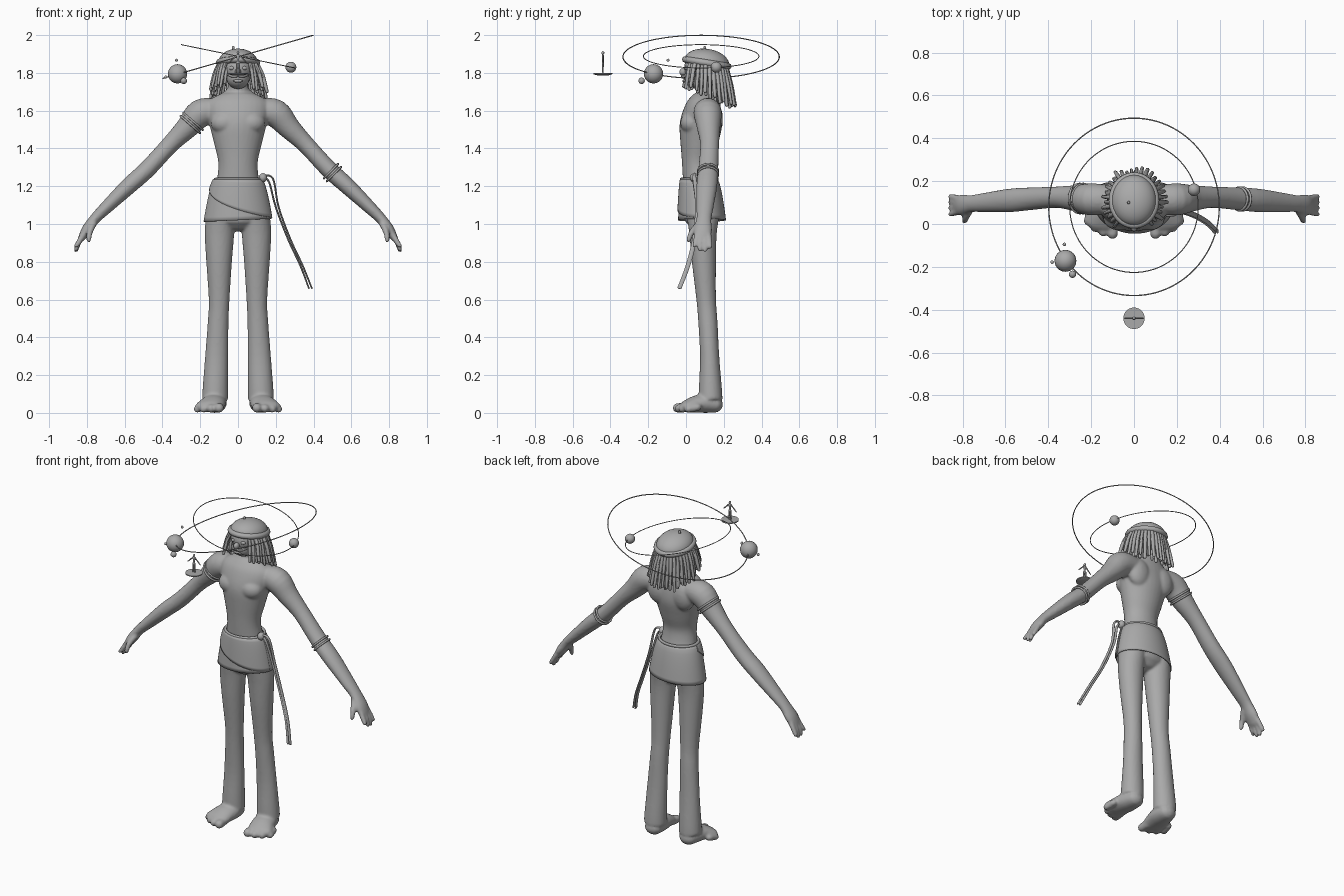
import bpy, bmesh, math, random
from mathutils import Vector, Matrix

random.seed(4)
cube = bpy.data.objects.get("Cube")
if cube:
    bpy.data.objects.remove(cube, do_unlink=True)

GREY = (0.4, 0.4, 0.4, 1)
clay = bpy.data.materials.new("clay_grey")
clay.use_nodes = True
clay.diffuse_color = GREY
clay.node_tree.nodes["Principled BSDF"].inputs["Base Color"].default_value = GREY


def finish(bm, name):
    bmesh.ops.recalc_face_normals(bm, faces=bm.faces[:])
    mesh = bpy.data.meshes.new(name)
    bm.to_mesh(mesh)
    bm.free()
    ob = bpy.data.objects.new(name, mesh)
    bpy.context.collection.objects.link(ob)
    mesh.materials.append(clay)
    bpy.ops.object.select_all(action='DESELECT')
    ob.select_set(True)
    bpy.context.view_layer.objects.active = ob
    bpy.ops.object.shade_smooth_by_angle(angle=math.radians(45))
    return ob


def spline(rows, steps):
    """Catmull-Rom through the rows, radii included."""
    out = []
    last = len(rows) - 1
    for i in range(last):
        p0, p1, p2, p3 = (rows[min(max(k, 0), last)] for k in range(i - 1, i + 3))
        for s in range(steps):
            t = s / steps
            out.append([0.5 * (2 * b + (c - a) * t + (2 * a - 5 * b + 4 * c - d) * t * t
                               + (3 * b - a - 3 * c + d) * t ** 3)
                        for a, b, c, d in zip(p0, p1, p2, p3)])
    return out + [list(rows[-1])]


def tube(bm, rows, side=1, n=16, steps=4, rounded=True):
    """Loft of ellipses; rows are x, y, z, radius across, radius up."""
    pts = spline(rows, steps)
    pos = [Vector((p[0] * side, p[1], p[2])) for p in pts]
    whole = (pos[-1] - pos[0]).normalized()
    ref = Vector((1, 0, 0)) if abs(whole.y) > 0.8 else Vector((0, 1, 0))
    rings = []
    for i, p in enumerate(pos):
        t = (pos[min(i + 1, len(pos) - 1)] - pos[max(i - 1, 0)]).normalized()
        rings.append((p, t, pts[i][3], pts[i][4]))
    if rounded:
        def cap(ring, sign):
            p, t, a, b = ring
            r = min(a, b)
            return [(p + t * sign * r * math.sin(q), t, a * math.cos(q), b * math.cos(q))
                    for q in (0.5, 1.0, 1.45)]
        rings = cap(rings[0], -1)[::-1] + rings + cap(rings[-1], 1)
    loops = []
    for p, t, a, b in rings:
        u = (ref - t * ref.dot(t)).normalized()
        v = t.cross(u)
        loops.append([bm.verts.new(p + u * a * math.cos(k * math.tau / n)
                                   + v * b * math.sin(k * math.tau / n)) for k in range(n)])
    for lo, hi in zip(loops, loops[1:]):
        for k in range(n):
            bm.faces.new((lo[k], lo[(k + 1) % n], hi[(k + 1) % n], hi[k]))
    bm.faces.new(loops[0])
    bm.faces.new(loops[-1])


def ball(bm, pos, radii, n=24):
    mat = Matrix.Translation(pos) @ Matrix.Diagonal((*radii, 1))
    bmesh.ops.create_uvsphere(bm, u_segments=n, v_segments=n // 2, radius=1, matrix=mat)


def ball_object(name, pos, r):
    bm = bmesh.new()
    ball(bm, pos, (r, r, r))
    finish(bm, name)


def ring(name, pos, major, minor, rot=(0, 0, 0), scale=(1, 1, 1), segs=48):
    bpy.ops.mesh.primitive_torus_add(location=pos, rotation=rot, major_radius=major,
                                     minor_radius=minor, major_segments=segs, minor_segments=8)
    ob = bpy.context.object
    ob.name = name
    ob.scale = scale
    ob.data.materials.append(clay)
    bpy.ops.object.shade_smooth()


# Body: torso, arms, hands, legs and feet fused into one skin
bm = bmesh.new()
tube(bm, [(0, .085, 1.06, .1, .145), (0, .08, 1.15, .092, .13), (0, .065, 1.25, .082, .109),
          (0, .06, 1.33, .082, .105), (0, .068, 1.42, .098, .125), (0, .078, 1.52, .112, .15),
          (0, .09, 1.6, .1, .17), (0, .105, 1.65, .082, .155), (0, .115, 1.69, .06, .09),
          (0, .11, 1.72, .05, .055), (0, .1, 1.78, .048, .05)], n=32)
for s in (1, -1):
    ball(bm, (s * .07, .03, 1.535), (.075, .06, .06))      # chest
    ball(bm, (s * .085, .145, 1.56), (.075, .05, .09))     # shoulder blade
    tube(bm, [(.12, .115, 1.6, .068, .065), (.2, .115, 1.585, .075, .075),
              (.27, .12, 1.51, .062, .06), (.36, .125, 1.42, .05, .047),
              (.48, .118, 1.29, .053, .046), (.58, .11, 1.2, .055, .044),
              (.7, .1, 1.085, .045, .034), (.76, .095, 1.025, .04, .028),
              (.8, .09, .97, .048, .028), (.825, .085, .93, .045, .02)], s, n=24)
    for y0, y1, drop in ((.12, .128, .02), (.1, .102, 0), (.078, .074, .005), (.058, .045, .025)):
        tube(bm, [(.815, y0, .95, .015, .016), (.842, (y0 + y1) / 2, .905, .015, .015),
                  (.857, y1, .86 + drop, .012, .012)], s, n=12)
    tube(bm, [(.765, .07, 1.0, .02, .018), (.785, .03, .955, .016, .016),
              (.79, .014, .915, .013, .013)], s, n=12)
    tube(bm, [(.092, .09, 1.06, .09, .075), (.098, .09, .95, .073, .078),
              (.1, .095, .8, .064, .068), (.1, .107, .6, .052, .055),
              (.105, .116, .48, .051, .055), (.113, .125, .3, .051, .061),
              (.12, .129, .13, .061, .067), (.122, .13, .07, .063, .069)], s, n=24, rounded=False)
    tube(bm, [(.12, .15, .045, .055, .045), (.125, .1, .05, .066, .05),
              (.135, .05, .046, .07, .045), (.15, 0, .034, .076, .032),
              (.155, -.015, .028, .07, .024)], s, n=24)
    for x, y, r in ((.1, -.045, .026), (.143, -.036, .023), (.182, -.018, .021), (.215, .012, .02)):
        tube(bm, [(x * .9 + .012, y + .05, .03, r, r), (x, y, r, r, r)], s, n=12)
body = finish(bm, "body")
mod = body.modifiers.new("fuse", 'REMESH')
mod.mode = 'VOXEL'
mod.voxel_size = 0.008
mod.use_smooth_shade = True
mod = body.modifiers.new("soften", 'SMOOTH')
mod.factor = 0.5
mod.iterations = 4

# Head and face
bm = bmesh.new()
ball(bm, (0, .095, 1.825), (.085, .105, .09))
ball(bm, (0, .065, 1.775), (.062, .075, .06))
ball(bm, (0, -.015, 1.805), (.016, .02, .02))
ball(bm, (0, -.008, 1.757), (.028, .012, .008))
for s in (1, -1):
    ball(bm, (s * .032, .005, 1.825), (.016, .012, .011))
    tube(bm, [(.004, -.02, 1.785, .008, .008), (.03, -.01, 1.782, .007, .007),
              (.055, .02, 1.79, .004, .004)], s, n=8)
finish(bm, "head")

# Hanging locks, short beside the face and long at the back
bm = bmesh.new()
for layer, count in ((0, 30), (1, 26)):
    for i in range(count):
        a = math.radians(38 + 284 * (i + 0.5 * layer) / (count - 1 + 0.5 * layer))
        back = (1 - math.cos(a)) / 2
        inner = 0.86 if layer else 1
        x, y = math.sin(a) * inner, -math.cos(a) * inner
        flare = random.uniform(.025, .05)
        z0 = 1.856 - .018 * y
        z1 = 1.745 - .12 * back + random.uniform(-.015, .02)
        r = random.uniform(.009, .012)
        tube(bm, [(x * .095, .11 + y * .105, z0, r, r),
                  (x * (.1 + flare * .6), .11 + y * (.105 + flare * .6), (z0 + z1) / 2 + .01, r, r),
                  (x * (.105 + flare), .11 + y * (.11 + flare), z1, r * .8, r * .8)], n=8, steps=3)
finish(bm, "hair_locks")

# Cap with a rolled rim and a stub on top
TILT = math.radians(-9)
bm = bmesh.new()
ball(bm, (0, 0, 0), (.104, .12, .072), 32)
bmesh.ops.bisect_plane(bm, geom=bm.verts[:] + bm.edges[:] + bm.faces[:], plane_co=(0, 0, -.005),
                       plane_no=(0, 0, -1), clear_outer=True)
bmesh.ops.holes_fill(bm, edges=[e for e in bm.edges if e.is_boundary])
cap = finish(bm, "cap_crown")
cap.location = (0, .11, 1.855)
cap.rotation_euler.x = TILT
ring("cap_rim", (0, .11, 1.853), .1, .018, (TILT, 0, 0), (1, 1.13, 1))
bm = bmesh.new()
tube(bm, [(-.025, .1, 1.91, .008, .008), (-.025, .1, 1.935, .007, .007)], n=10)
finish(bm, "cap_stub")


# Wrapped cloth round the hips, with an overlapping flap at the front
def wrap(name, start, end, top, low, offset):
    bm = bmesh.new()
    cols, levels = 64, 10
    grid = []
    for i in range(cols + 1):
        f = i / cols
        a = math.radians(start + (end - start) * f)
        col = []
        for k in range(levels + 1):
            z = top + (low(f) - top) * k / levels
            t = max(0, (1.24 - z) / .22) ** 0.6
            col.append(bm.verts.new(((.118 + .06 * t + offset) * math.sin(a),
                                     .07 + .015 * t - (.092 + .032 * t + offset) * math.cos(a), z)))
        grid.append(col)
    for a, b in zip(grid, grid[1:]):
        for k in range(levels):
            bm.faces.new((a[k], b[k], b[k + 1], a[k + 1]))
    bmesh.ops.remove_doubles(bm, verts=bm.verts[:], dist=1e-5)
    mod = finish(bm, name).modifiers.new("cloth", 'SOLIDIFY')
    mod.thickness = 0.006
    mod.offset = 0


wrap("hip_wrap", 0, 360, 1.24, lambda f: 1.02 + .008 * math.sin(f * math.tau), 0)
wrap("wrap_flap", -95, 80, 1.235, lambda f: 1.2 - .165 * math.sin(f * math.pi / 2), .006)
ring("waist_roll", (0, .07, 1.236), .12, .009, (0, 0, 0), (1, .8, 1))

# Knot and two hanging sash ends
bm = bmesh.new()
ball(bm, (.132, .045, 1.245), (.022, .024, .024))
for d in (0, 1):
    tube(bm, [(.13, .045, 1.255, .008, .006), (.165 + .02 * d, .045, 1.22 + .02 * d, .01, .005),
              (.2 + .015 * d, .06, 1.09, .011, .005), (.265 + .012 * d, .045, .92, .012, .005),
              (.33 + .012 * d, .01, .78, .012, .005), (.375 + .016 * d, -.035, .66, .011, .004)],
         n=8, steps=6)
finish(bm, "sash")

# Arm bands, one high on the right arm and one at the left elbow
for name, pos, r, lean in (("right_arm_band", (-.245, .119, 1.535), .068, 2.42),
                           ("left_arm_band", (.5, .117, 1.272), .053, -2.35)):
    axis = Vector((math.sin(-lean), 0, math.cos(lean)))
    for k in (-1, 1):
        ring(name, Vector(pos) + axis * .011 * k, r, .006, (0, -lean, 0), segs=32)

# Two tilted orbits with their planets and moons
ring("outer_orbit", (0, .08, 1.885), .414, .003, (0, math.radians(-16), 0), segs=96)
ring("inner_orbit", (0, .08, 1.888), .306, .0025, (0, math.radians(11.6), 0), segs=96)
ball_object("large_planet", (-.32, -.172, 1.795), .051)
ball_object("small_planet", (.28, .16, 1.83), .029)
for pos, r in (((-.287, -.235, 1.758), .017), ((-.325, -.095, 1.867), .008),
               ((-.382, -.178, 1.778), .008)):
    ball_object("moon", pos, r)

# Floating disc carrying a tiny standing figure
bm = bmesh.new()
tube(bm, [(0, -.44, 1.787, .03, .03), (0, -.44, 1.793, .05, .05), (0, -.44, 1.799, .05, .05)],
     n=32, steps=1, rounded=False)
finish(bm, "floating_disc")
bm = bmesh.new()
tube(bm, [(0, -.44, 1.852, .006, .009), (0, -.44, 1.87, .005, .006), (0, -.44, 1.892, .006, .011)], n=10)
ball(bm, (0, -.44, 1.906), (.007, .008, .009), 12)
for s in (1, -1):
    tube(bm, [(.006, -.44, 1.855, .005, .005), (.007, -.44, 1.803, .004, .004)], s, n=8)
    tube(bm, [(.008, -.44, 1.892, .004, .004), (.043, -.44, 1.858, .003, .003)], s, n=8)
finish(bm, "tiny_figure")
